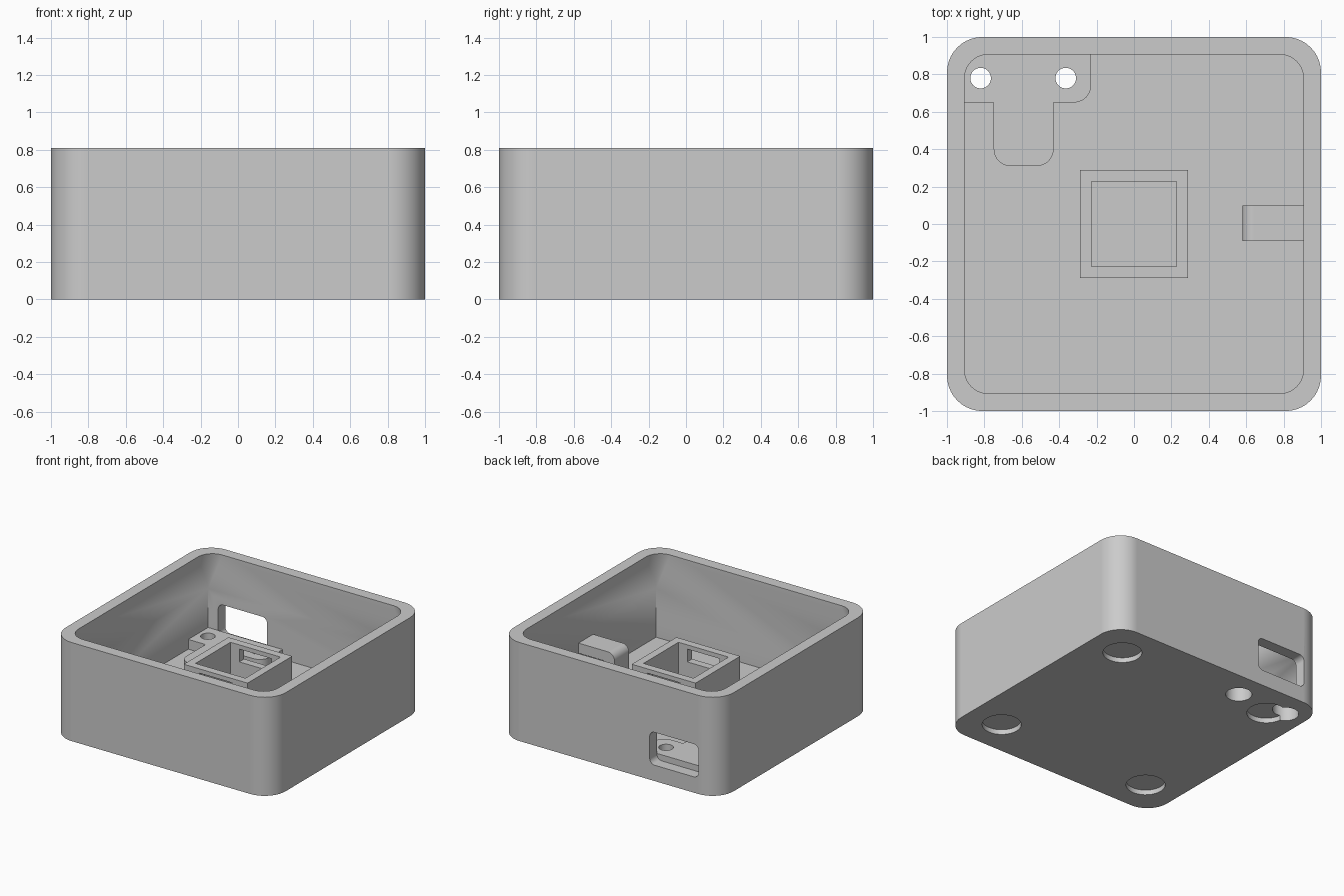
import bpy, bmesh, math
from mathutils import Vector

if "Cube" in bpy.data.objects:
    bpy.data.objects.remove(bpy.data.objects["Cube"], do_unlink=True)

HEIGHT, INNER, FLOOR, BOSS_TOP = 0.81, 0.907, 0.10, 0.18

grey = bpy.data.materials.new("plain grey")
grey.use_nodes = True
grey.diffuse_color = (0.6, 0.6, 0.6, 1)
grey.node_tree.nodes["Principled BSDF"].inputs["Base Color"].default_value = (0.6, 0.6, 0.6, 1)


def outline(corners, steps=10):
    """Round each right-angled corner (a, b, radius)."""
    points = []
    for i, (a, b, r) in enumerate(corners):
        p = Vector((a, b))
        if r is None:
            points.append(p)
            continue
        to_prev = (Vector(corners[i - 1][:2]) - p).normalized()
        to_next = (Vector(corners[(i + 1) % len(corners)][:2]) - p).normalized()
        centre = p + r * (to_prev + to_next)
        for k in range(steps + 1):
            t = k / steps * math.pi / 2
            points.append(centre - r * (to_next * math.cos(t) + to_prev * math.sin(t)))
    return points


def rect(a0, a1, b0, b1, r=None):
    return outline([(a0, b0, r), (a1, b0, r), (a1, b1, r), (a0, b1, r)])


def circle(a, b, r, n=40):
    return [Vector((a + r * math.cos(math.tau * k / n), b + r * math.sin(math.tau * k / n)))
            for k in range(n)]


def loft(name, sections, axis="z"):
    """Skin a closed solid through (outline, level) sections."""
    bm = bmesh.new()
    rings = []
    for points, h in sections:
        rings.append([bm.verts.new((p.x, p.y, h) if axis == "z" else (p.x, h, p.y))
                      for p in points])
    for low, high in zip(rings, rings[1:]):
        n = len(low)
        for i in range(n):
            j = (i + 1) % n
            bm.faces.new((low[i], low[j], high[j], high[i]))
    bm.faces.new(rings[0])
    bm.faces.new(rings[-1])
    bmesh.ops.remove_doubles(bm, verts=bm.verts, dist=1e-5)
    bmesh.ops.recalc_face_normals(bm, faces=bm.faces)
    mesh = bpy.data.meshes.new(name)
    bm.to_mesh(mesh)
    bm.free()
    mesh.materials.append(grey)
    ob = bpy.data.objects.new(name, mesh)
    bpy.context.collection.objects.link(ob)
    return ob


def prism(name, points, lo, hi, axis="z"):
    return loft(name, [(points, lo), (points, hi)], axis)


def activate(ob):
    bpy.ops.object.select_all(action="DESELECT")
    ob.select_set(True)
    bpy.context.view_layer.objects.active = ob


def cut(ob, cutters):
    activate(ob)
    for cutter in cutters:
        mod = ob.modifiers.new("cut", "BOOLEAN")
        mod.operation, mod.solver, mod.object = "DIFFERENCE", "EXACT", cutter
        bpy.ops.object.modifier_apply(modifier=mod.name)


# Tray shell
tray = prism("tray", rect(-1, 1, -1, 1, 0.19), 0, HEIGHT)

# Cavity: square below, corners fanning out to a rounded rim
square = rect(-INNER, INNER, -INNER, INNER, 0.0)
rim = rect(-INNER, INNER, -INNER, INNER, 0.13)
cavity = loft("cavity_cutter", [(square, FLOOR), (square, 0.5), (rim, HEIGHT), (rim, HEIGHT + 0.1)])

# Port window in the back wall
window = prism("window_cutter", rect(-0.815, -0.37, 0.13, 0.4, 0.045), 0.85, 1.1, "y")

# Foot recesses underneath
feet = [prism("foot_cutter", circle(x, y, 0.146), -0.1, 0.04)
        for x in (-0.7, 0.7) for y in (-0.7, 0.7)]

# Screw holes, counterbored from below
screws = []
for x in (-0.82, -0.365):
    screws.append(prism("screw_cutter", circle(x, 0.78, 0.055), -0.1, 0.3))
    screws.append(prism("bore_cutter", circle(x, 0.78, 0.098), -0.1, 0.125))

cut(tray, [cavity, window] + feet + screws)

# T-shaped mounting pad
pad = prism("mounting_pad", outline([
    (-INNER, INNER, None), (-INNER, 0.65, None), (-0.75, 0.65, None), (-0.75, 0.31, 0.09),
    (-0.43, 0.31, 0.09), (-0.43, 0.65, None), (-0.23, 0.65, 0.09), (-0.23, INNER, None)]),
    FLOOR, BOSS_TOP)
cut(pad, screws)

# Square socket with a slot through its front and back walls
socket = prism("centre_socket", rect(-0.29, 0.29, -0.29, 0.29), FLOOR, 0.5)
well = prism("well_cutter", rect(-0.227, 0.227, -0.227, 0.227), FLOOR - 0.05, 0.6)
slot = prism("slot_cutter", rect(-0.147, 0.147, 0.36, 0.465), -0.4, 0.4, "y")
cut(socket, [well, slot])

# Cable hook: arm from the side wall bending down to the floor
hook = prism("cable_hook", outline([
    (INNER, 0.436, None), (0.58, 0.436, 0.06), (0.58, FLOOR, None),
    (0.66, FLOOR, None), (0.66, 0.353, 0.03), (INNER, 0.353, None)]), -0.09, 0.1, "y")

for cutter in [cavity, window, well, slot] + feet + screws:
    bpy.data.objects.remove(cutter, do_unlink=True)

# Smooth the curves and keep flat faces flat
for ob in (tray, pad, socket, hook):
    activate(ob)
    bpy.ops.object.shade_smooth_by_angle(angle=math.radians(30))
    weighted = ob.modifiers.new("weighted_normals", "WEIGHTED_NORMAL")
    weighted.keep_sharp = True
